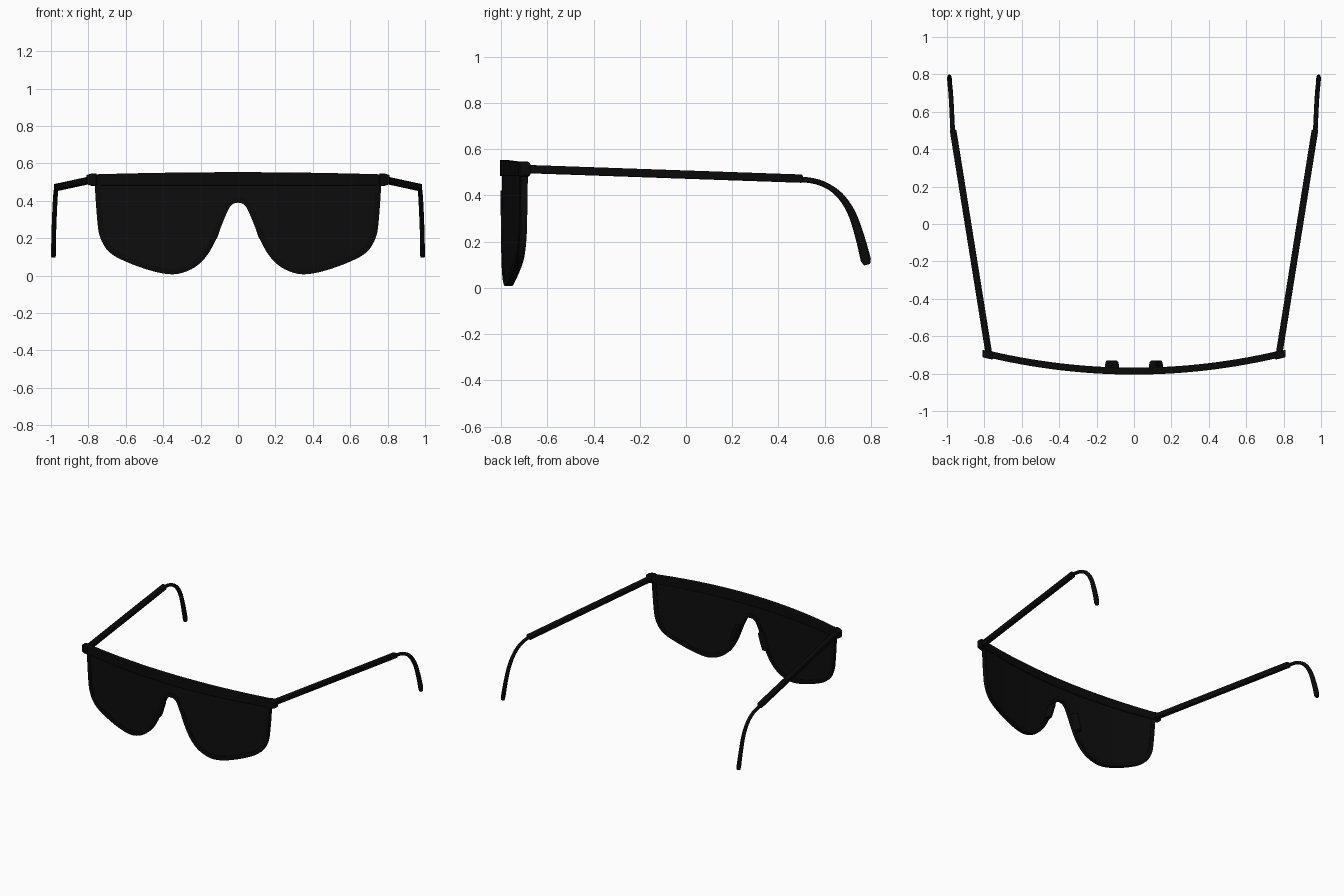
import bpy, bmesh, math
from mathutils import Vector

if "Cube" in bpy.data.objects:
    bpy.data.objects.remove(bpy.data.objects["Cube"])


def material(name, rgb):
    m = bpy.data.materials.new(name)
    m.diffuse_color = (*rgb, 1)
    m.use_nodes = True
    m.node_tree.nodes["Principled BSDF"].inputs["Base Color"].default_value = m.diffuse_color
    return m


FRAME = material("frame black", (0.003, 0.003, 0.003))
LENS = material("lens black", (0.004, 0.004, 0.004))


def loft(name, rings, mat, bevel=0.0):
    """Skin a row of equal-length point rings and cap both ends."""
    bm = bmesh.new()
    rows = [[bm.verts.new(p) for p in r] for r in rings]
    n = len(rows[0])
    for a, b in zip(rows, rows[1:]):
        for i in range(n):
            j = (i + 1) % n
            bm.faces.new((a[i], a[j], b[j], b[i]))
    bm.faces.new(rows[0])
    bm.faces.new(rows[-1][::-1])
    bmesh.ops.recalc_face_normals(bm, faces=bm.faces)
    me = bpy.data.meshes.new(name)
    bm.to_mesh(me)
    bm.free()
    me.materials.append(mat)
    ob = bpy.data.objects.new(name, me)
    bpy.context.collection.objects.link(ob)
    bpy.ops.object.select_all(action='DESELECT')
    ob.select_set(True)
    bpy.context.view_layer.objects.active = ob
    bpy.ops.object.shade_smooth_by_angle(angle=math.radians(35))
    if bevel:
        b = ob.modifiers.new("bevel", 'BEVEL')
        b.width, b.segments, b.limit_method = bevel, 2, 'ANGLE'
    return ob


def spline(pts, steps):
    """Smooth path through the given points."""
    pts = [Vector(p) for p in pts]
    ext = [2 * pts[0] - pts[1]] + pts + [2 * pts[-1] - pts[-2]]
    out = []
    for a, b, c, d in zip(ext, ext[1:], ext[2:], ext[3:]):
        for k in range(steps):
            t = k / steps
            out.append(0.5 * (2 * b + (c - a) * t + (2 * a - 5 * b + 4 * c - d) * t * t
                              + (3 * b - a - 3 * c + d) * t ** 3))
    return out + [pts[-1]]


def wrap(x):
    """Depth of the curved front at a given x."""
    return -0.786 + 0.15 * x * x


# lower outline of the shield, from the bridge arch to the outer top
half = spline([(0, 0.39), (0.024, 0.385), (0.046, 0.363), (0.075, 0.30), (0.125, 0.178),
               (0.18, 0.09), (0.25, 0.034), (0.345, 0.007), (0.46, 0.025), (0.60, 0.075),
               (0.69, 0.127), (0.737, 0.205), (0.753, 0.30), (0.767, 0.50)], 4)
outline = [Vector((-p.x, p.y)) for p in half[:0:-1]] + half

# one-piece shield lens
loft("shield_lens", [[(p.x, wrap(p.x) + d, z) for d, z in
                      ((-0.01, p.y), (-0.01, 0.51), (0.01, 0.51), (0.01, p.y))]
                     for p in outline], LENS)

# raised rim following the lower outline
rim = []
for i, p in enumerate(outline):
    t = (outline[min(i + 1, len(outline) - 1)] - outline[max(i - 1, 0)]).normalized()
    q = p + Vector((-t.y, t.x)) * 0.03
    rim.append([(v.x, wrap(v.x) + d, v.y) for v, d in
                ((p, -0.016), (q, -0.016), (q, 0.014), (p, 0.014))])
loft("shield_rim", rim, FRAME)

# brow bar
bar = []
for i in range(41):
    x = -0.78 + 1.56 * i / 40
    top = 0.553 - 0.012 * (x / 0.78) ** 2
    bar.append([(x, wrap(x) + d, z) for d, z in
                ((-0.019, 0.483), (-0.019, top), (0.018, top), (0.018, 0.483))])
loft("brow_bar", bar, FRAME, 0.004)

for s, side in ((-1, "left"), (1, "right")):
    # hinge block at the end of the brow bar
    loft(side + "_hinge", [[(s * x, y0 + dy, 0.513 + dz) for dy, dz in
                            ((-0.02, -h), (-0.02, h), (0.02, h), (0.02, -h))]
                           for x, y0, h in ((0.755, -0.705, 0.033), (0.785, -0.699, 0.033),
                                            (0.81, -0.692, 0.025))], FRAME, 0.005)

    # straight temple arm
    loft(side + "_temple", [[(s * (x + dx), y, z + dz) for dx, dz in
                             ((-0.018, -0.018), (-0.018, 0.018), (0.018, 0.018), (0.018, -0.018))]
                            for x, y, z in ((0.775, -0.70, 0.514), (0.968, 0.505, 0.472))],
         FRAME, 0.006)

    # curved ear tip, oval section swelling to a rounded end
    path = spline([(0.968, 0.47, 0.473), (0.973, 0.575, 0.456), (0.977, 0.655, 0.41),
                   (0.981, 0.713, 0.33), (0.985, 0.752, 0.22), (0.987, 0.783, 0.10)], 6)
    rings = []
    last = len(path) - 1
    for i, p in enumerate(path):
        t = (path[min(i + 1, last)] - path[max(i - 1, 0)]).normalized()
        n = t.cross(Vector((1, 0, 0))).normalized()
        f = i / last
        r = 0.012 + 0.011 * max(0, (f - 0.3) / 0.7)
        if i == last:
            r *= 0.6
        ring = []
        for k in range(12):
            a = math.tau * k / 12
            v = p + n * (r * math.sin(a))
            ring.append((s * (v.x + 0.0125 * math.cos(a)), v.y, v.z))
        rings.append(ring)
    loft(side + "_ear_tip", rings, FRAME)

    # nose pad slanting along the bridge edge
    loft(side + "_nose_pad", [[(s * (x + dx), y, z) for dx, y in
                               ((-0.004, -0.78), (0.002, -0.74), (0.01, -0.73),
                                (0.03, -0.73), (0.036, -0.74), (0.04, -0.78))]
                              for x, z in ((0.08, 0.31), (0.088, 0.285), (0.108, 0.22), (0.118, 0.195))],
         FRAME, 0.003)
